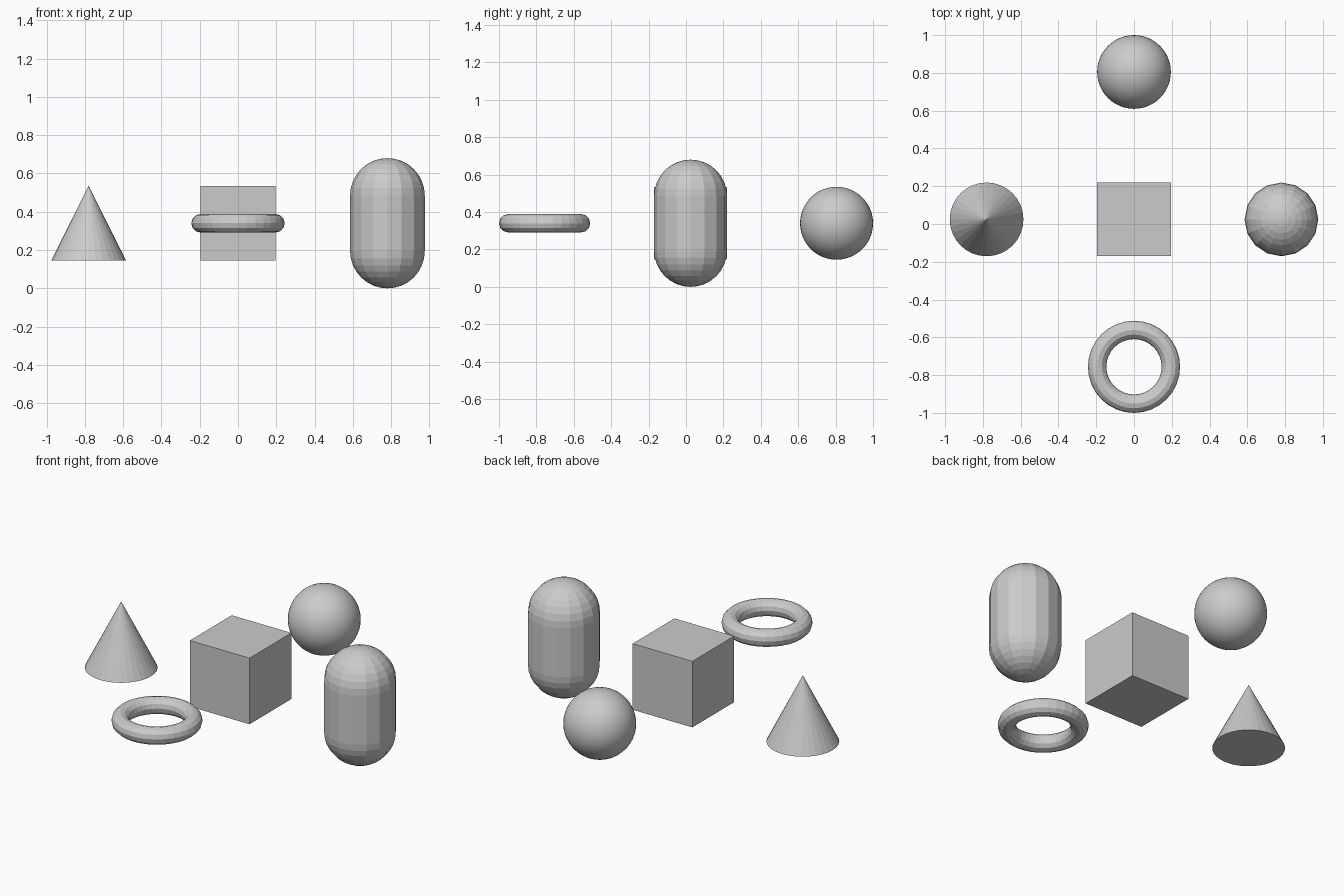
import bpy, bmesh, math
from mathutils import Matrix

if "Cube" in bpy.data.objects:
    bpy.data.objects.remove(bpy.data.objects["Cube"])

U = 2 / 5.125            # size of the cube, which sets every other part
R = U / 2
STEP = 2 * U             # spacing of the parts around the cube
CY, CZ = 0.0244, 0.34    # shared centre


def add_object(name, bm, x, y):
    bmesh.ops.recalc_face_normals(bm, faces=bm.faces)
    mesh = bpy.data.meshes.new(name)
    bm.to_mesh(mesh)
    bm.free()
    obj = bpy.data.objects.new(name, mesh)
    obj.location = (x, CY + y, CZ)
    bpy.context.collection.objects.link(obj)
    return obj


# Cube in the middle
bm = bmesh.new()
bmesh.ops.create_cube(bm, size=U)
add_object("cube", bm, 0, 0)

# Faceted cone on the left
bm = bmesh.new()
bmesh.ops.create_cone(bm, cap_ends=True, segments=32, radius1=R, radius2=0, depth=U)
add_object("cone", bm, -STEP, 0)

# Smooth sphere at the back
bm = bmesh.new()
bmesh.ops.create_uvsphere(bm, u_segments=48, v_segments=24, radius=R)
for f in bm.faces:
    f.smooth = True
add_object("sphere", bm, 0, STEP)

# Low-poly capsule on the right: sphere split at the equator and stretched
SIDES, RINGS = 16, 8
half = CZ - R
profile = []
for sign in (1, -1):
    for i in range(RINGS + 1):
        a = math.pi / 2 * (1 - i / RINGS if sign > 0 else -i / RINGS)
        profile.append((R * math.cos(a), R * math.sin(a) + sign * half))
bm = bmesh.new()
verts = [bm.verts.new((r, 0, z)) for r, z in profile]
edges = [bm.edges.new(pair) for pair in zip(verts, verts[1:])]
bmesh.ops.spin(bm, geom=verts + edges, axis=(0, 0, 1), cent=(0, 0, 0),
               angle=2 * math.pi, steps=SIDES)
bmesh.ops.remove_doubles(bm, verts=bm.verts, dist=1e-5)
add_object("capsule", bm, STEP, 0)

# Flat-lying ring at the front
bpy.ops.mesh.primitive_torus_add(major_segments=32, minor_segments=12,
                                 major_radius=R, minor_radius=U / 8,
                                 location=(0, CY - STEP, CZ))
bpy.context.object.name = "ring"
